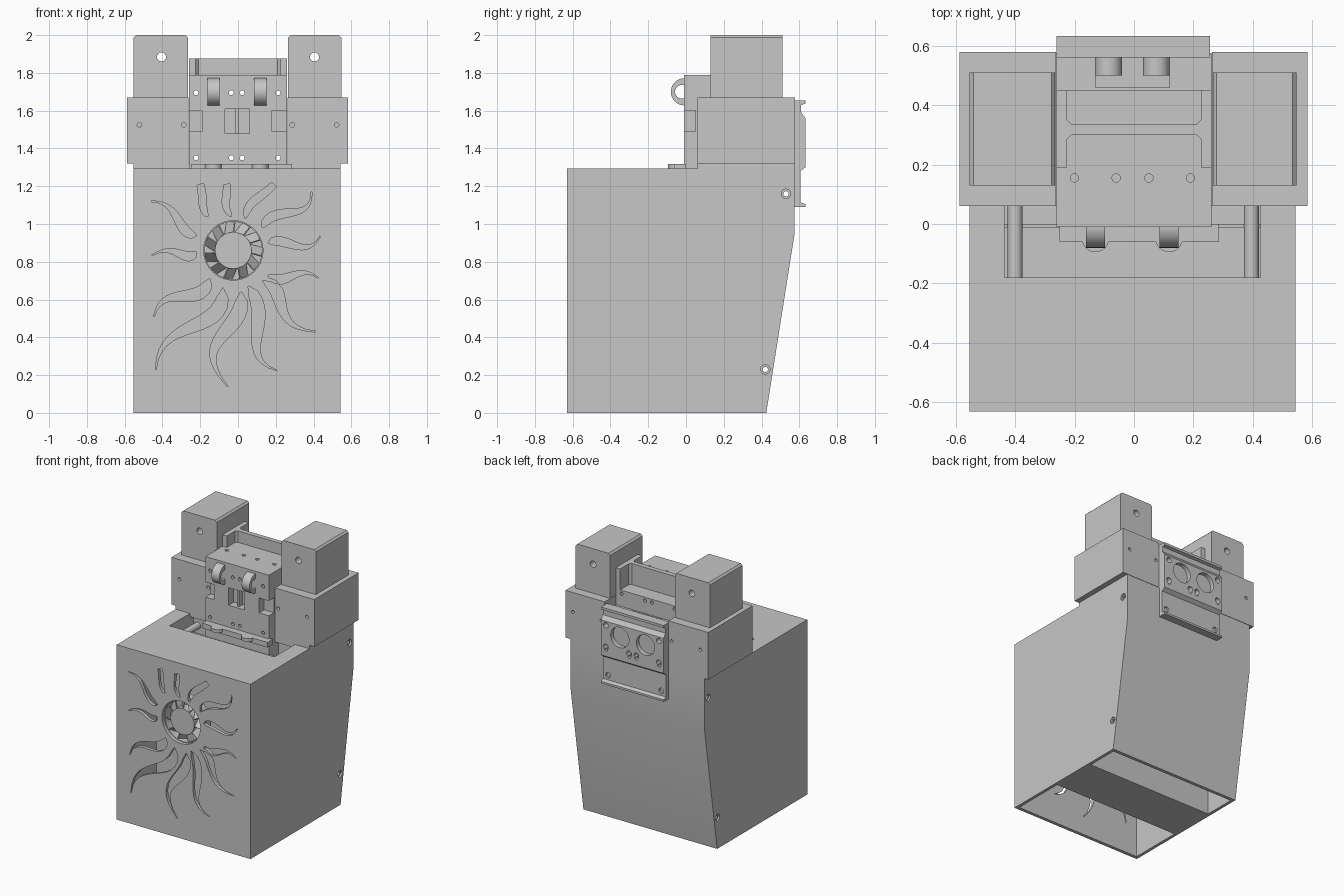
import bpy, bmesh
from math import sin, cos, pi, radians
from mathutils import Vector, Matrix

cube = bpy.data.objects.get("Cube")
if cube:
    bpy.data.objects.remove(cube, do_unlink=True)

gray = bpy.data.materials.new("plain_gray")
gray.use_nodes = True
gray.diffuse_color = (0.57, 0.57, 0.57, 1)
gray.node_tree.nodes["Principled BSDF"].inputs["Base Color"].default_value = gray.diffuse_color
parts = []

AXES = {"x": lambda u, v, w: (w, u, v),
        "y": lambda u, v, w: (u, w, v),
        "z": lambda u, v, w: (u, v, w)}


def finish(name, bm):
    bmesh.ops.recalc_face_normals(bm, faces=bm.faces)
    mesh = bpy.data.meshes.new(name)
    bm.to_mesh(mesh)
    bm.free()
    mesh.materials.append(gray)
    obj = bpy.data.objects.new(name, mesh)
    bpy.context.collection.objects.link(obj)
    parts.append(obj)
    return obj


def prisms(name, outlines, axis, lo, hi):
    """Extrude one or more 2D outlines along an axis."""
    bm = bmesh.new()
    for outline in outlines:
        face = bm.faces.new([bm.verts.new(AXES[axis](u, v, lo)) for u, v in outline])
        new = bmesh.ops.extrude_face_region(bm, geom=[face])["geom"]
        shift = Vector(AXES[axis](0, 0, hi - lo))
        bmesh.ops.translate(bm, vec=shift, verts=[g for g in new if isinstance(g, bmesh.types.BMVert)])
    return finish(name, bm)


def rect(u0, u1, v0, v1):
    return [(u0, v0), (u1, v0), (u1, v1), (u0, v1)]


def circle(u, v, r, n=24):
    return [(u + r * cos(2 * pi * i / n), v + r * sin(2 * pi * i / n)) for i in range(n)]


def box(name, x0, x1, y0, y1, z0, z1):
    return prisms(name, [rect(x0, x1, y0, y1)], "z", z0, z1)


def cut(cutter, *targets):
    """Subtract the cutter from each target, then remove it."""
    for obj in targets:
        mod = obj.modifiers.new("cut", "BOOLEAN")
        mod.operation, mod.solver, mod.object = "DIFFERENCE", "EXACT", cutter
        bpy.context.view_layer.update()
        mesh = bpy.data.meshes.new_from_object(obj.evaluated_get(bpy.context.evaluated_depsgraph_get()))
        obj.modifiers.clear()
        if len(mesh.polygons):
            obj.data = mesh
    parts.remove(cutter)
    bpy.data.objects.remove(cutter, do_unlink=True)


def pierced_panel(name, outlines, y0, y1):
    """Upright panel: the first outline is the border, the rest are openings."""
    curve = bpy.data.curves.new(name, "CURVE")
    curve.dimensions, curve.fill_mode, curve.extrude = "2D", "BOTH", (y1 - y0) / 2
    for outline in outlines:
        spline = curve.splines.new("POLY")
        spline.points.add(len(outline) - 1)
        for point, (u, v) in zip(spline.points, outline):
            point.co = (u, v, 0, 1)
        spline.use_cyclic_u = True
    temp = bpy.data.objects.new(name, curve)
    bpy.context.collection.objects.link(temp)
    bpy.context.view_layer.update()
    mesh = bpy.data.meshes.new_from_object(temp.evaluated_get(bpy.context.evaluated_depsgraph_get()))
    mesh.transform(Matrix.Translation((0, (y0 + y1) / 2, 0)) @ Matrix.Rotation(pi / 2, 4, "X"))
    bm = bmesh.new()
    bm.from_mesh(mesh)
    bmesh.ops.remove_doubles(bm, verts=bm.verts, dist=.0002)
    bpy.data.objects.remove(temp, do_unlink=True)
    return finish(name, bm)


# Flame shaped slots around the fan: start, two handles, end, half width, taper share
FAN = (-.025, .86)
rays = [
    (-.16, 1.04, -.20, 1.08, -.18, 1.15, -.20, 1.21, .02, .4),
    (-.035, 1.04, -.09, 1.1, -.05, 1.15, -.06, 1.21, .02, .4),
    (.04, 1.03, .04, 1.12, .13, 1.14, .19, 1.21, .022, .5),
    (-.22, .94, -.33, .94, -.3, 1.12, -.46, 1.12, .025, 1),
    (-.22, .85, -.28, .78, -.33, .91, -.455, .835, .024, 1),
    (-.15, .71, -.19, .54, -.4, .7, -.445, .51, .034, 1),
    (-.08, .66, -.06, .4, -.42, .52, -.435, .23, .04, 1),
    (.015, .64, .06, .42, -.28, .4, -.055, .14, .04, 1),
    (.055, .67, .2, .5, -.02, .3, .205, .225, .035, 1),
    (.13, .7, .28, .68, .15, .45, .41, .43, .034, 1),
    (.16, .73, .25, .65, .31, .8, .425, .715, .025, 1),
    (.16, .9, .25, .95, .36, .8, .435, .935, .024, 1),
    (.13, .98, .18, 1.12, .39, .99, .39, 1.17, .025, 1),
]


def flame(ax, az, bx, bz, cx, cz, dx, dz, half, share, n=14):
    a, b, c, d = Vector((ax, az)), Vector((bx, bz)), Vector((cx, cz)), Vector((dx, dz))
    left, right = [], []
    for i in range(n + 1):
        t = i / n
        s = 1 - t
        p = a * s**3 + b * 3 * s * s * t + c * 3 * s * t * t + d * t**3
        g = (b - a) * s * s + (c - b) * 2 * s * t + (d - c) * t * t
        side = Vector((-g.y, g.x)).normalized() * max(half * sin(pi * (t * share) ** .5), .002)
        left.append(p + side)
        right.append(p - side)
    return left + right[::-1]


# Housing: pierced front, side walls, slanted back, top and inner block, open below
pierced_panel("front_panel", [rect(-.553, .543, 0, 1.295), circle(*FAN, .157, 40)]
              + [flame(*r) for r in rays], -.63, -.605)
side = [(-.605, 0), (.425, 0), (.575, .95), (.575, 1.32), (.06, 1.32), (.06, 1.295), (-.605, 1.295)]
right_wall = prisms("right_wall", [side], "x", -.553, -.53)
left_wall = prisms("left_wall", [side], "x", .52, .543)
prisms("back_wall", [[(.4, 0), (.425, 0), (.575, .95), (.575, 1.32), (.55, 1.32), (.55, .95)]],
       "x", -.53, .52)
top = box("top_panel", -.53, .52, -.605, .06, 1.27, 1.295)
box("rear_top_panel", -.53, .52, .06, .55, 1.27, 1.32)
inner = box("inner_block", -.53, .52, -.2, .16, 0, 1.27)
cut(box("top_opening", -.435, .425, -.18, .1, 1.12, 1.5), top, inner)

# Screw holes through the side walls, countersunk outside
screws = [(.53, 1.16), (.42, .23)]
cut(prisms("screw_holes", [circle(u, v, .014, 16) for u, v in screws], "x", -.7, .7),
    right_wall, left_wall)
for wall, lo, hi in ((right_wall, -.6, -.54), (left_wall, .53, .6)):
    cut(prisms("countersinks", [circle(u, v, .025, 16) for u, v in screws], "x", lo, hi), wall)

# Fan behind the front panel
shroud = prisms("fan_shroud", [circle(*FAN, .175, 40)], "y", -.605, -.53)
cut(prisms("shroud_bore", [circle(*FAN, .152, 40)], "y", -.65, -.54), shroud)
prisms("fan_hub", [circle(*FAN, .097, 40)], "y", -.615, -.535)
bm = bmesh.new()
for i in range(11):
    m = (Matrix.Translation((FAN[0], -.575, FAN[1])) @ Matrix.Rotation(2 * pi * i / 11, 4, "Y")
         @ Matrix.Translation((.12, 0, 0)) @ Matrix.Rotation(radians(40), 4, "X")
         @ Matrix.Rotation(radians(20), 4, "Y") @ Matrix.Diagonal((.07, .07, .007, 1)))
    bmesh.ops.create_cube(bm, size=1, matrix=m)
finish("fan_blades", bm)

# Rails in the top opening
for x in (-.4, .395):
    prisms("opening_rail", [circle(x, 1.2, .025)], "y", -.18, .1)
box("opening_crossbar", -.435, .425, -.012, 0, 1.15, 1.2)

# Side blocks with a tower on each
for s, name in ((-1, "right"), (1, "left")):
    x0, x1 = sorted((s * .262, s * .585 - .002))
    block = box(name + "_block", x0, x1, .06, .578, 1.32, 1.67)
    for y0, y1 in ((.03, .1), (.54, .6)):
        cut(prisms("block_holes", [circle(s * .287, 1.525, .012, 16),
                                   circle(s * .522, 1.525, .012, 16)], "y", y0, y1), block)
    x0, x1 = sorted((s * .265, s * .55 - .003))
    c = .013
    tower = prisms(name + "_tower", [[(x0, 1.67), (x1, 1.67), (x1, 2 - c), (x1 - c, 2),
                                      (x0 + c, 2), (x0, 2 - c)]], "y", .13, .51)
    cut(prisms("tower_hole", [circle(s * .405, 1.885, .024)], "y", 0, .7), tower)

# Central carriage
carriage = prisms("carriage", [[(-.01, 1.12), (.45, 1.12), (.45, 1.2), (.57, 1.2), (.57, 1.6),
                                (.45, 1.6), (.45, 1.72), (.31, 1.72), (.31, 1.79), (-.01, 1.79)]],
                  "x", -.26, .26)
cut(prisms("windows", [rect(-.07, .06, 1.48, 1.61), rect(-.3, -.19, 1.49, 1.6),
                       rect(.18, .3, 1.49, 1.6)], "y", -.1, .05), carriage)
cut(prisms("top_holes", [circle(x, .155, .014, 16) for x in (-.2, -.06, .05, .19)],
           "z", 1.74, 1.9), carriage)
cut(box("rear_gap", -.13, .12, .46, .56, 1.3, 1.7), carriage)
box("window_rib", -.012, .002, .01, .06, 1.47, 1.62)
for x in (-.085, .075):
    prisms("rear_boss", [circle(x, 1.5, .045)], "y", .5, .6)

# Upper bracket with an H shaped section
bracket = prisms("upper_bracket", [[(-.26, .19), (-.225, .19), (-.225, .285), (-.21, .3), (.21, .3),
                                    (.225, .285), (.225, .19), (.26, .19), (.26, .45), (.225, .45),
                                    (.225, .35), (.21, .335), (-.21, .335), (-.225, .35),
                                    (-.225, .45), (-.26, .45)]], "z", 1.6, 1.875)

# Back plate with lips, raised field and round ports
plate = prisms("back_plate", [[(.56, 1.09), (.632, 1.09), (.632, 1.105), (.605, 1.115), (.605, 1.28),
                               (.632, 1.3), (.632, 1.56), (.61, 1.59), (.61, 1.63),
                               (.632, 1.637), (.632, 1.655), (.56, 1.655)]], "x", -.26, .255)
cut(prisms("ports", [circle(x, 1.47, .075, 32) for x in (-.11, .1)], "y", .6, .7), plate)
cut(prisms("plate_holes", [circle(x, z, .02, 16) for x in (-.22, .215) for z in (1.15, 1.37, 1.53)]
           + [circle(x, 1.37, .02, 16) for x in (-.035, .025)], "y", .59, .7), plate)

# Small through holes shared by the carriage and the parts behind it
cut(prisms("pin_holes", [circle(x, z, .013, 12) for x in (-.222, -.035, .022, .213)
                         for z in (1.35, 1.695)], "y", -.2, .8), carriage, bracket, plate)

# Cable rings on the carriage front and the tabbed plate below them
for x in (-.13, .118):
    ring = prisms("cable_ring", [circle(-.008, 1.7, .072, 32)], "x", x - .032, x + .032)
    cut(prisms("ring_bore", [circle(-.022, 1.7, .036)], "x", x - .1, x + .1), ring)
    prisms("plate_tab", [circle(x, -.05, .045)], "z", 1.295, 1.318)
box("tab_plate", -.25, .285, -.06, 0, 1.28, 1.318)

# Smooth round surfaces while keeping edges sharp
bpy.ops.object.select_all(action="DESELECT")
for obj in parts:
    obj.select_set(True)
bpy.context.view_layer.objects.active = carriage
bpy.ops.object.shade_smooth_by_angle(angle=radians(30))
